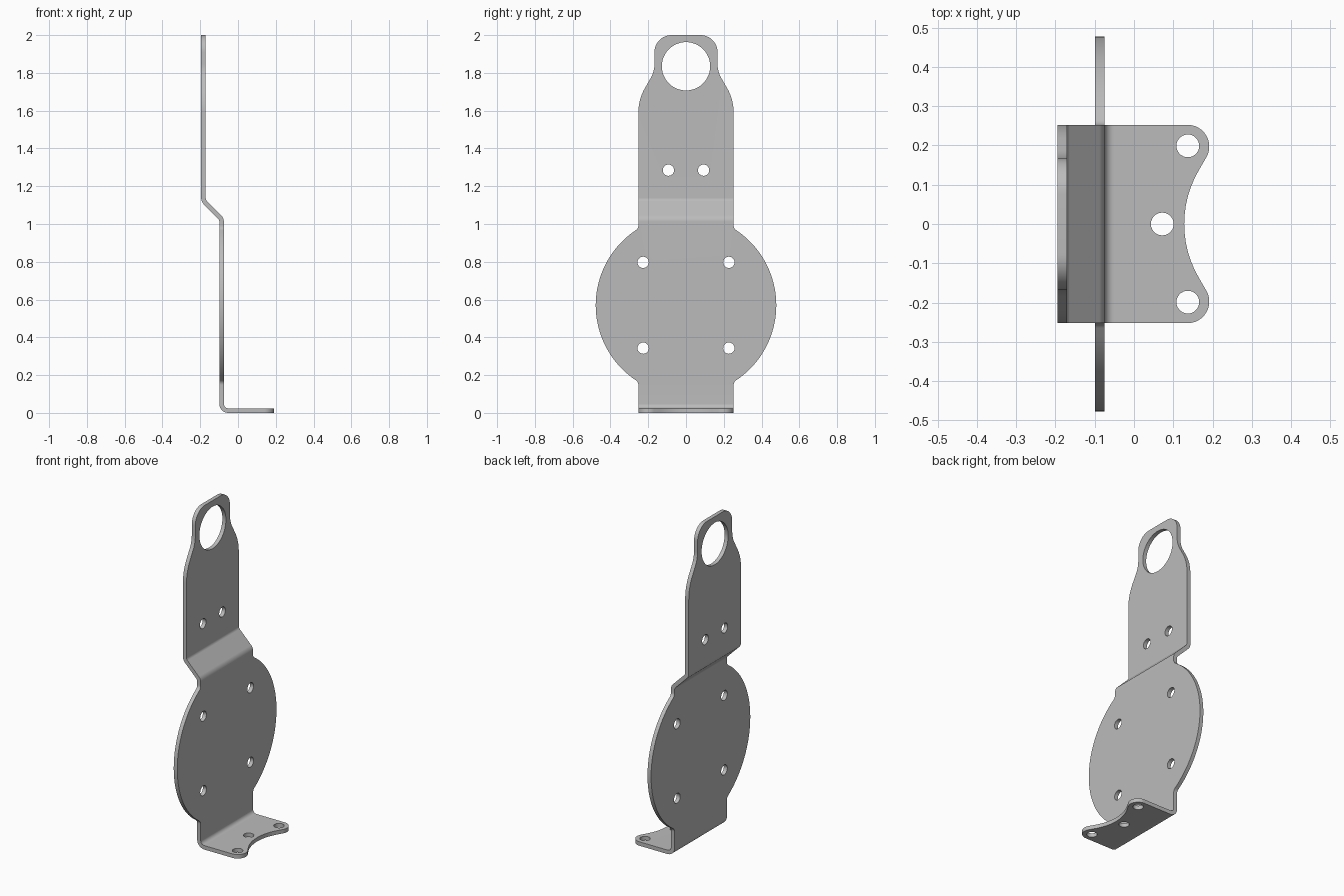
import bpy, bmesh
from math import acos, cos, sin, pi, sqrt, tan
from mathutils import Vector, Matrix

if "Cube" in bpy.data.objects:
    bpy.data.objects.remove(bpy.data.objects["Cube"])

THICK = 0.024      # sheet thickness
HALF = 0.252       # half width of the strip


def arc(cx, cy, r, a, b, n=12):
    return [Vector((cx + r * cos(a + (b - a) * i / n),
                    cy + r * sin(a + (b - a) * i / n))) for i in range(n + 1)]


def rounded(points, closed=False):
    """Round each (x, y, radius) corner of a path."""
    out, count = [], len(points)
    for i, (x, y, r) in enumerate(points):
        p = Vector((x, y))
        if r == 0 or (not closed and i in (0, count - 1)):
            out.append(p)
            continue
        a = (Vector(points[i - 1][:2]) - p).normalized()
        b = (Vector(points[(i + 1) % count][:2]) - p).normalized()
        half = a.angle(b) / 2
        centre = p + (a + b).normalized() * r / sin(half)
        start = p + a * r / tan(half) - centre
        sweep = start.angle_signed(p + b * r / tan(half) - centre)
        for k in range(13):
            out.append(centre + Matrix.Rotation(-sweep * k / 12, 2) @ start)
    return out


def prism(name, points, axis, low, high):
    """Extrude a closed outline along the named axis."""
    place = {"x": lambda p, d: (d, p.x, p.y),
             "y": lambda p, d: (p.x, d, p.y),
             "z": lambda p, d: (p.x, p.y, d)}[axis]
    bm = bmesh.new()
    face = bm.faces.new([bm.verts.new(place(p, low)) for p in points])
    ext = bmesh.ops.extrude_face_region(bm, geom=[face])
    shift = Vector(place(Vector((0, 0)), high - low))
    bmesh.ops.translate(bm, vec=shift,
                        verts=[v for v in ext["geom"] if isinstance(v, bmesh.types.BMVert)])
    bmesh.ops.recalc_face_normals(bm, faces=bm.faces)
    mesh = bpy.data.meshes.new(name)
    bm.to_mesh(mesh)
    bm.free()
    obj = bpy.data.objects.new(name, mesh)
    bpy.context.collection.objects.link(obj)
    return obj


def combine(target, cutter, operation):
    cutter.hide_render = True
    mod = target.modifiers.new("cut", "BOOLEAN")
    mod.operation, mod.solver, mod.object = operation, "EXACT", cutter
    bpy.context.view_layer.objects.active = target
    bpy.ops.object.modifier_apply(modifier=mod.name)
    bpy.data.objects.remove(cutter)


# Bent sheet: foot, upright, joggle and upper arm
centre_line = rounded([(0.25, 0.012, 0), (-0.087, 0.012, 0.036), (-0.087, 1.027, 0.036),
                       (-0.183, 1.123, 0.036), (-0.183, 2.1, 0)])
left, right = [], []
for i, p in enumerate(centre_line):
    before = (p - centre_line[i - 1]).normalized() if i else None
    after = (centre_line[i + 1] - p).normalized() if i + 1 < len(centre_line) else before
    before = before or after
    t = (before + after).normalized()
    offset = Vector((-t.y, t.x)) * THICK / 2 / t.dot(after)
    left.append(p + offset)
    right.append(p - offset)
bracket = prism("bracket", left + right[::-1], "y", -0.6, 0.6)

# Plate outline: strip, round disc, shoulders and ring head
disc_z, disc_r, blend = 0.57, 0.478, 0.03
reach = disc_r + blend
turn = acos((HALF + blend) / reach)
rise = sqrt(reach ** 2 - (HALF + blend) ** 2)
side = [Vector((HALF, -0.1))]
side += arc(HALF + blend, disc_z - rise, blend, pi, pi - turn, 6)
side += arc(0, disc_z, disc_r, -turn, turn, 40)[1:-1]
side += arc(HALF + blend, disc_z + rise, blend, pi + turn, pi, 6)
side += rounded([(HALF, 1.3, 0), (HALF, 1.66, 0.26), (0.167, 1.807, 0.15),
                 (0.167, 2.0, 0.09), (0, 2.0, 0)])[1:-1]
mirror = [Vector((-p.x, p.y)) for p in reversed(side)]
combine(bracket, prism("plate_outline", side + mirror, "x", -1, 1), "INTERSECT")

# Foot outline: two rounded ears with a scooped edge
ear = HALF + 0.0005
foot = rounded([(-0.5, -0.7, 0), (-0.04, -0.7, 0), (-0.04, -ear, 0),
                (0.232, -ear, 0.055), (0.086, 0, 0.27), (0.232, ear, 0.055),
                (-0.04, ear, 0), (-0.04, 0.7, 0), (-0.5, 0.7, 0)], closed=True)
combine(bracket, prism("foot_outline", foot, "z", -0.5, 2.5), "INTERSECT")

# Holes through the upright plate
holes = [(0, 1.835, 0.128)]
for s in (-1, 1):
    holes += [(s * 0.093, 1.285, 0.03), (s * 0.227, 0.797, 0.03), (s * 0.227, 0.343, 0.03)]
for y, z, r in holes:
    ring = arc(y, z, r, 0, 2 * pi, 48 if r > 0.1 else 28)[:-1]
    combine(bracket, prism("plate_hole", ring, "x", -0.4, 0.0), "DIFFERENCE")

# Holes through the foot
for x, y in ((0.137, 0.199), (0.137, -0.199), (0.072, 0)):
    ring = arc(x, y, 0.029, 0, 2 * pi, 28)[:-1]
    combine(bracket, prism("foot_hole", ring, "z", -0.1, 0.1), "DIFFERENCE")

# Grey metal finish
grey = bpy.data.materials.new("grey_metal")
grey.use_nodes = True
colour = (0.5, 0.5, 0.5, 1)
grey.diffuse_color = colour
grey.node_tree.nodes["Principled BSDF"].inputs["Base Color"].default_value = colour
bracket.data.materials.clear()
bracket.data.materials.append(grey)

bpy.ops.object.select_all(action="DESELECT")
bracket.select_set(True)
bpy.context.view_layer.objects.active = bracket
bpy.ops.object.shade_smooth_by_angle()
